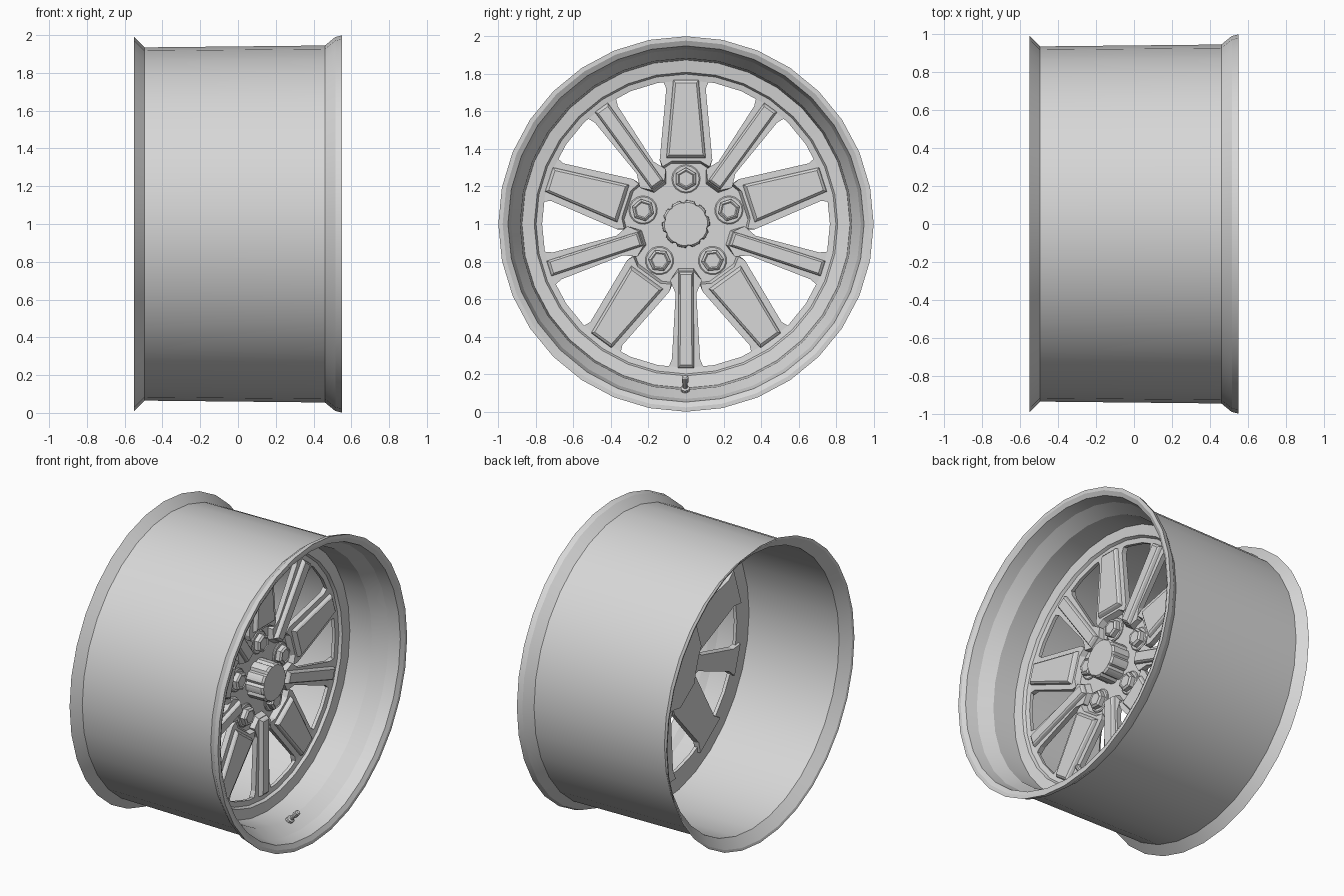
import bpy, bmesh
from math import sin, cos, pi, radians
from mathutils import Vector, Matrix

if "Cube" in bpy.data.objects:
    bpy.data.objects.remove(bpy.data.objects["Cube"], do_unlink=True)

GREY = (0.68, 0.68, 0.68, 1)
metal = bpy.data.materials.new("light_grey_metal")
metal.use_nodes = True
metal.diffuse_color = GREY
metal.node_tree.nodes["Principled BSDF"].inputs["Base Color"].default_value = GREY

HUB = Vector((0, 0, 1))
STEP = 2 * pi / 5


def loft(name, loops, capped=True, closed=False, smooth=True):
    """Skin a row of equal-length point loops, given relative to the hub centre."""
    bm = bmesh.new()
    rings = [[bm.verts.new(Vector(p) + HUB) for p in loop] for loop in loops]
    pairs = list(zip(rings, rings[1:]))
    if closed:
        pairs.append((rings[-1], rings[0]))
    for a, b in pairs:
        n = len(a)
        for i in range(n):
            j = (i + 1) % n
            bm.faces.new((a[i], a[j], b[j], b[i]))
    if capped:
        bm.faces.new(rings[0])
        bm.faces.new(rings[-1])
    bmesh.ops.recalc_face_normals(bm, faces=bm.faces)
    mesh = bpy.data.meshes.new(name)
    bm.to_mesh(mesh)
    bm.free()
    obj = bpy.data.objects.new(name, mesh)
    bpy.context.collection.objects.link(obj)
    mesh.materials.append(metal)
    if smooth:
        bpy.ops.object.select_all(action='DESELECT')
        obj.select_set(True)
        bpy.context.view_layer.objects.active = obj
        bpy.ops.object.shade_smooth_by_angle(angle=radians(14))
    return obj


def polar(x, r, a):
    """Axial position, radius, and angle measured from straight up."""
    return Vector((x, r * sin(a), r * cos(a)))


def circle(x, r, n, offset=0.0):
    return [polar(x, r, 2 * pi * i / n + offset) for i in range(n)]


def spoke_outline(x, angle, *stations):
    """Symmetrical outline through (radius, half width) stations, inner end first."""
    turn = Matrix.Rotation(-angle, 3, 'X')
    side = [(w, r) for r, w in stations]
    other = [(-w, r) for w, r in reversed(side)]
    return [turn @ Vector((x, t, r)) for t, r in side + other]


# Rim: one closed section, with the stepped lip on +x and the web ring carrying the spokes
rim_section = [
    (-0.55, 0.99), (-0.495, 0.935), (0.46, 0.945), (0.515, 0.99), (0.55, 0.998),
    (0.55, 0.975), (0.535, 0.947), (0.46, 0.93), (0.37, 0.882), (0.215, 0.872),
    (0.205, 0.807), (0.187, 0.797), (0.182, 0.765), (0.16, 0.765),
    (0.175, 0.915), (-0.49, 0.915), (-0.545, 0.975),
]
loft("rim", [circle(x, r, 32) for x, r in rim_section], capped=False, closed=True)

for k in range(5):
    a = k * STEP
    # Wide spoke: body ending in a wall around the lug pocket, with a raised chamfered face
    loft(f"wide_spoke_{k}", [
        spoke_outline(0.145, a, (0.32, 0.08), (0.29, 0.125), (0.34, 0.14), (0.72, 0.10), (0.79, 0.13)),
        spoke_outline(0.182, a, (0.335, 0.075), (0.305, 0.125), (0.34, 0.14), (0.72, 0.105), (0.79, 0.135))],
        smooth=False)
    loft(f"wide_spoke_face_{k}", [
        spoke_outline(0.17, a, (0.345, 0.108), (0.77, 0.07)),
        spoke_outline(0.20, a, (0.36, 0.099), (0.76, 0.063)),
        spoke_outline(0.208, a, (0.368, 0.09), (0.75, 0.055))], smooth=False)

    # Narrow spoke between each pair of wide ones
    b = a + STEP / 2
    loft(f"narrow_spoke_{k}", [
        spoke_outline(0.145, b, (0.235, 0.04), (0.30, 0.085), (0.37, 0.05), (0.72, 0.07), (0.79, 0.10)),
        spoke_outline(0.182, b, (0.25, 0.04), (0.30, 0.085), (0.37, 0.055), (0.72, 0.075), (0.79, 0.105))],
        smooth=False)
    loft(f"narrow_spoke_face_{k}", [
        spoke_outline(0.17, b, (0.25, 0.042), (0.77, 0.045)),
        spoke_outline(0.20, b, (0.26, 0.036), (0.76, 0.038)),
        spoke_outline(0.208, b, (0.268, 0.029), (0.75, 0.031))], smooth=False)

    # Lug nut: round seat, hexagonal nut with a dished top
    centre = polar(0, 0.24, a)
    for part, sides, section in (
            ("lug_seat", 16, ((0.13, 0.076), (0.152, 0.076), (0.157, 0.07))),
            ("lug_nut", 6, ((0.14, 0.06), (0.185, 0.06), (0.195, 0.047), (0.19, 0.04)))):
        loft(f"{part}_{k}", [[centre + p for p in circle(x, r, sides, a)] for x, r in section],
             smooth=sides > 6)

# Hub plate: lobed floor of the lug pockets
lobes = [(k * STEP + radians(d), r) for k in range(5)
         for d, r in ((-26, 0.31), (-16, 0.335), (16, 0.335), (26, 0.31))]
loft("hub_plate", [[polar(x, r, a) for a, r in lobes] for x in (0.12, 0.146)], smooth=False)


# Centre cap with ten grip notches
def cap_loop(x, r, notch):
    return [polar(x, r * (notch if i % 5 == 4 else 1), i * pi / 25) for i in range(50)]


loft("centre_cap", [cap_loop(0.13, 0.127, 0.9), cap_loop(0.258, 0.125, 0.9),
                    cap_loop(0.27, 0.115, 0.97)], smooth=False)

# Valve stem: leans outward from the bottom of the lip
lean = Matrix.Rotation(radians(42), 3, 'Y')
foot = Vector((0.365, -0.005, -0.905))
valve = [(0, 0.024), (0.045, 0.024), (0.05, 0.013), (0.085, 0.013),
         (0.088, 0.018), (0.12, 0.018), (0.125, 0.012)]
loft("valve_stem", [[foot + lean @ Vector((r * cos(i * pi / 5), r * sin(i * pi / 5), h))
                     for i in range(10)] for h, r in valve])
